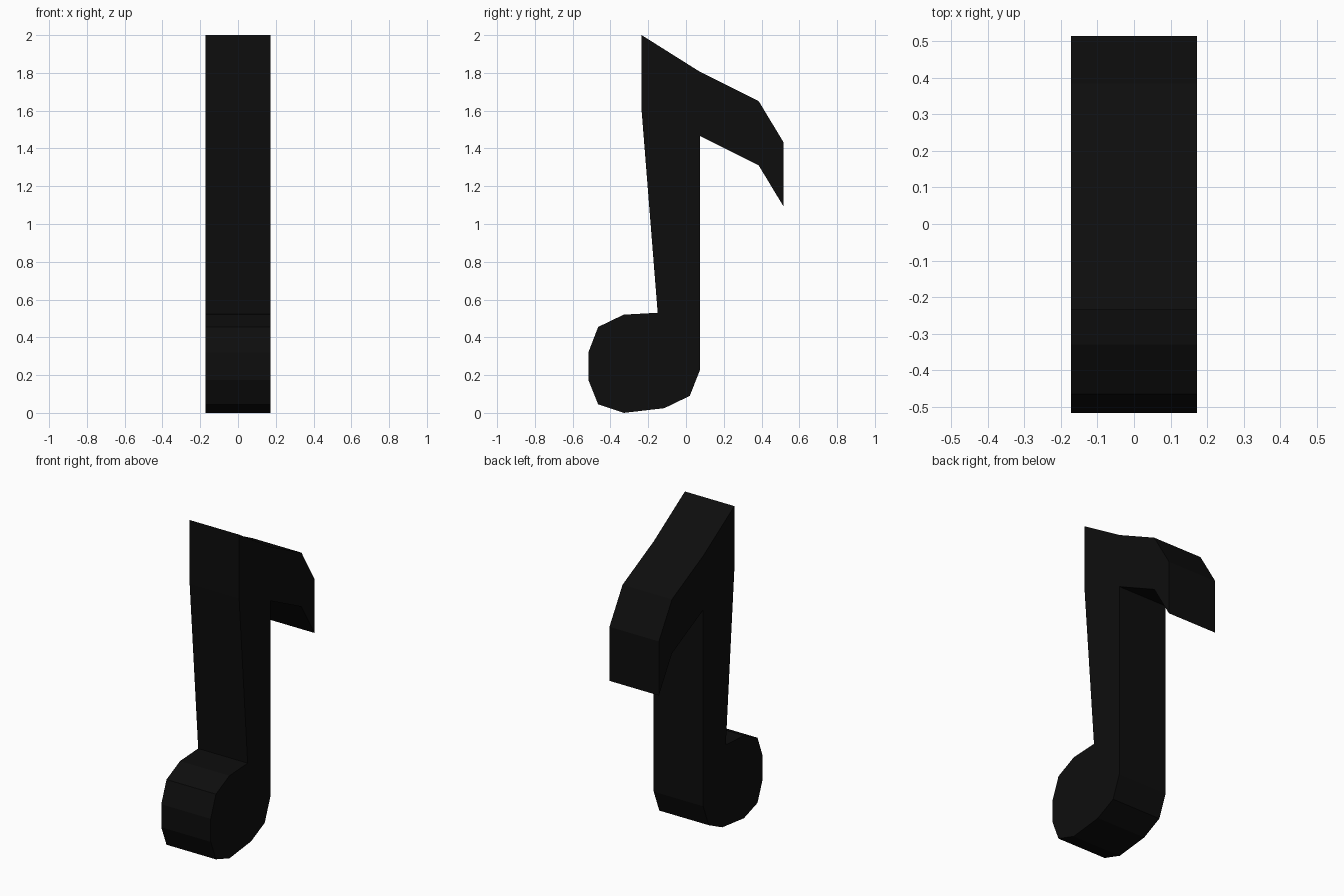
import bpy
import bmesh

cube = bpy.data.objects.get("Cube")
if cube:
    bpy.data.objects.remove(cube, do_unlink=True)

HALF_WIDTH = 0.172

# Single black finish
black = bpy.data.materials.new("black")
black.use_nodes = True
color = (0.004, 0.004, 0.004, 1)
black.diffuse_color = color
black.node_tree.nodes["Principled BSDF"].inputs["Base Color"].default_value = color

# Side outline (y, z), section by section
flag = [(-0.235, 2.0), (0.075, 1.805), (0.385, 1.65), (0.515, 1.435),
        (0.515, 1.095), (0.385, 1.31), (0.075, 1.465)]
head = [(0.075, 0.23), (0.02, 0.09), (-0.115, 0.025), (-0.33, 0.0),
        (-0.465, 0.045), (-0.517, 0.175), (-0.517, 0.32), (-0.465, 0.455),
        (-0.33, 0.52)]
stem_front = [(-0.15, 0.53), (-0.235, 1.6)]
outline = flag + head + stem_front

# Extrude the outline across the width
bm = bmesh.new()
side = bm.faces.new([bm.verts.new((-HALF_WIDTH, y, z)) for y, z in outline])
extruded = bmesh.ops.extrude_face_region(bm, geom=[side])
verts = [v for v in extruded["geom"] if isinstance(v, bmesh.types.BMVert)]
bmesh.ops.translate(bm, verts=verts, vec=(2 * HALF_WIDTH, 0, 0))
bmesh.ops.recalc_face_normals(bm, faces=bm.faces)

mesh = bpy.data.meshes.new("music_note")
bm.to_mesh(mesh)
bm.free()
mesh.materials.append(black)
note = bpy.data.objects.new("music_note", mesh)
bpy.context.collection.objects.link(note)
